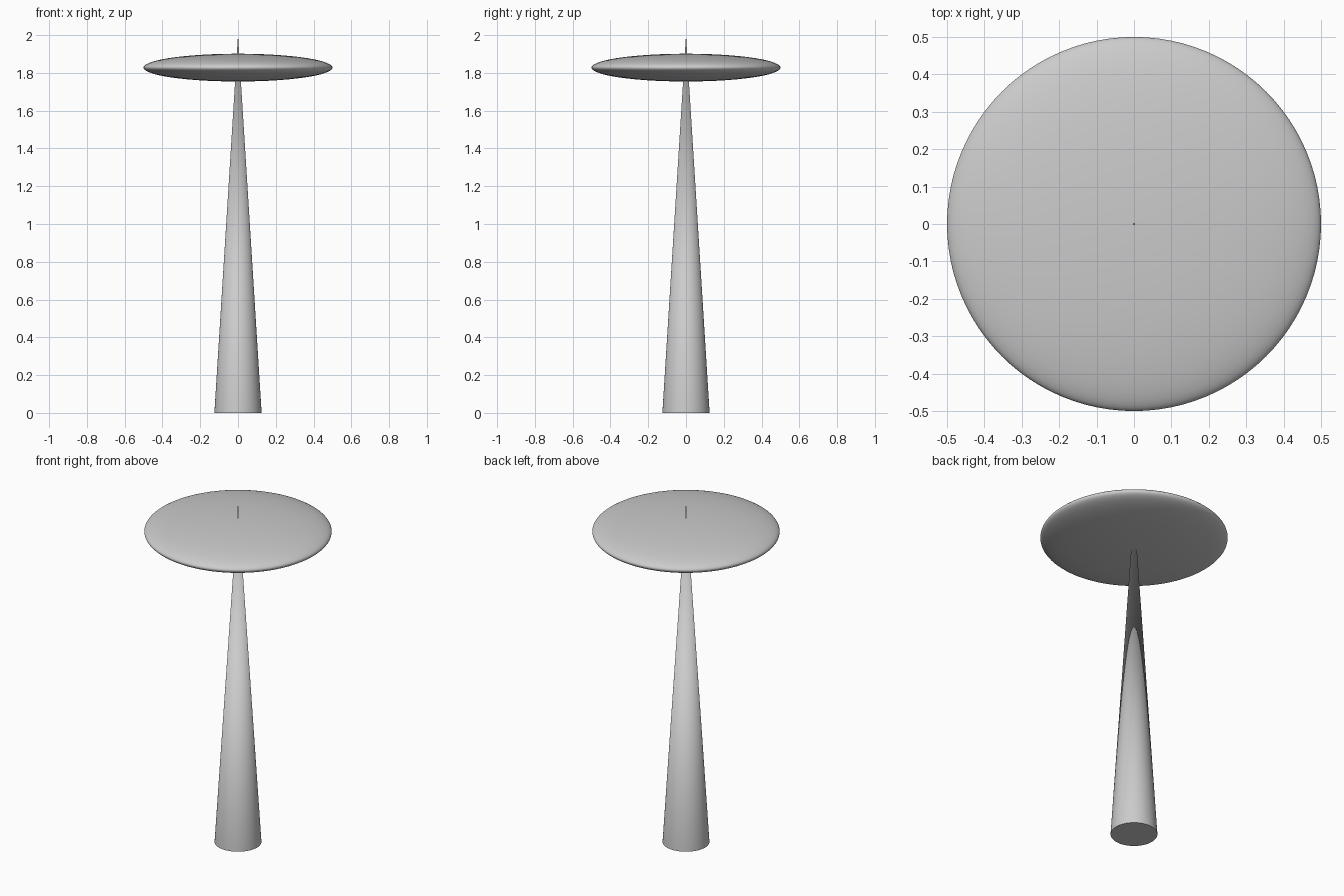
import bpy

if "Cube" in bpy.data.objects:
    bpy.data.objects.remove(bpy.data.objects["Cube"])

# Tapered mast: one full cone whose tip pierces the disc as the spire
bpy.ops.mesh.primitive_cone_add(vertices=96, radius1=0.125, radius2=0.0,
                                depth=2.0, location=(0, 0, 1.0))
mast = bpy.context.object
mast.name = "mast"
bpy.ops.object.shade_smooth_by_angle()

# Flattened ellipsoid disc
bpy.ops.mesh.primitive_uv_sphere_add(segments=96, ring_count=48, radius=0.5,
                                     location=(0, 0, 1.828))
disc = bpy.context.object
disc.name = "disc"
disc.scale.z = 0.147
bpy.ops.object.transform_apply(location=False, rotation=False, scale=True)
bpy.ops.object.shade_smooth()
